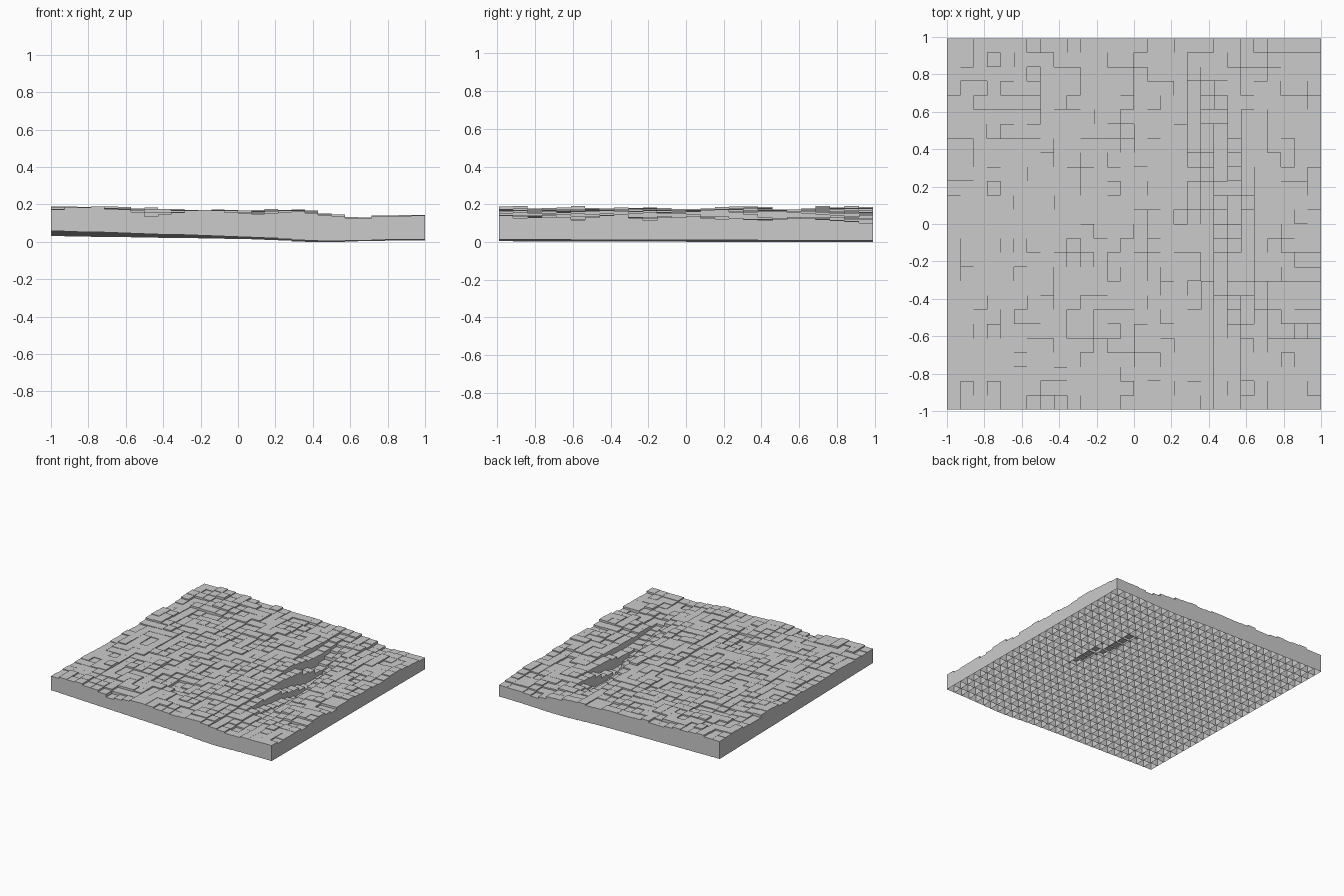
import bpy, bmesh, math, random
from mathutils import noise, Vector

if "Cube" in bpy.data.objects:
    bpy.data.objects.remove(bpy.data.objects["Cube"])

random.seed(4)
NX, NY = 28, 26          # columns each way
HX, HY = 1.0, 0.993      # half sizes


def interp(pts, t):
    for (a, va), (b, vb) in zip(pts, pts[1:]):
        if t <= b:
            return va + (vb - va) * (t - a) / (b - a)
    return pts[-1][1]


def bump(x, y, cx, cy, sx, sy):
    return math.exp(-((x - cx) / sx) ** 2 - ((y - cy) / sy) ** 2)


# Left-to-right height, valley path and valley depth
RIDGE = [(-1, .172), (-.7, .178), (-.4, .168), (0, .159), (.25, .16), (.4, .162), (.6, .127), (1, .137)]
PATH = [(-1, .6), (-.33, .58), (.05, .53), (.45, .45), (.7, .4), (1, .38)]
DEPTH = [(-1, 0), (-.65, 0), (-.45, .03), (-.2, .06), (.05, .12), (.15, .14), (.5, .135), (.65, .08), (.85, .02), (1, 0)]
# Local hollows: depth, centre, spread
HOLLOWS = [(.035, 1, 1, .6, .25), (.035, -.47, -1, .09, .12), (.035, -.15, -.54, .12, .16),
           (.025, -.68, .54, .15, .1), (.022, 1, -.57, .2, .06), (.022, 1, -.2, .2, .06),
           (.015, .95, .45, .3, .35)]


def under(x, y):
    """Tilted level of the open column bottoms."""
    u, v = (x + 1) / 2, (y / HY + 1) / 2
    left, right = .06 - .03 * v, .013 - .005 * v
    w = min(1, u / .75)
    dip = .01 * math.exp(-((x - .45) / .25) ** 2)
    return max(0, left + (right - left) * w - dip)


def top(x, y):
    z = interp(RIDGE, x) + .012 * noise.noise(Vector((x * 4, y * 4, 3.1)))
    z += .014 * noise.noise(Vector((x * 8, y * 8, 7.7))) + random.uniform(-.005, .005)
    for d, cx, cy, sx, sy in HOLLOWS:
        z -= d * bump(x, y, cx, cy, sx, sy)
    off = x - interp(PATH, y)
    z -= interp(DEPTH, y) * math.exp(-abs(off / (.1 if off < 0 else .075)) ** 2.5)
    return min(.19, max(under(x, y) + .012, z))


xs = [-HX + 2 * HX * i / NX for i in range(NX + 1)]
ys = [-HY + 2 * HY * j / NY for j in range(NY + 1)]
bm = bmesh.new()

# hollow square columns, closed on top and open below
for i in range(NX):
    for j in range(NY):
        cx, cy = (xs[i] + xs[i + 1]) / 2, (ys[j] + ys[j + 1]) / 2
        z0, z1 = under(cx, cy), top(cx, cy)
        c = [(xs[i], ys[j]), (xs[i + 1], ys[j]), (xs[i + 1], ys[j + 1]), (xs[i], ys[j + 1])]
        lo = [bm.verts.new((*p, z0)) for p in c]
        hi = [bm.verts.new((*p, z1)) for p in c]
        bm.faces.new(hi)
        for k in range(4):
            n = (k + 1) % 4
            bm.faces.new((lo[k], lo[n], hi[n], hi[k]))

me = bpy.data.meshes.new("terrain_columns")
bm.to_mesh(me)
bm.free()
bpy.context.collection.objects.link(bpy.data.objects.new("terrain_columns", me))
